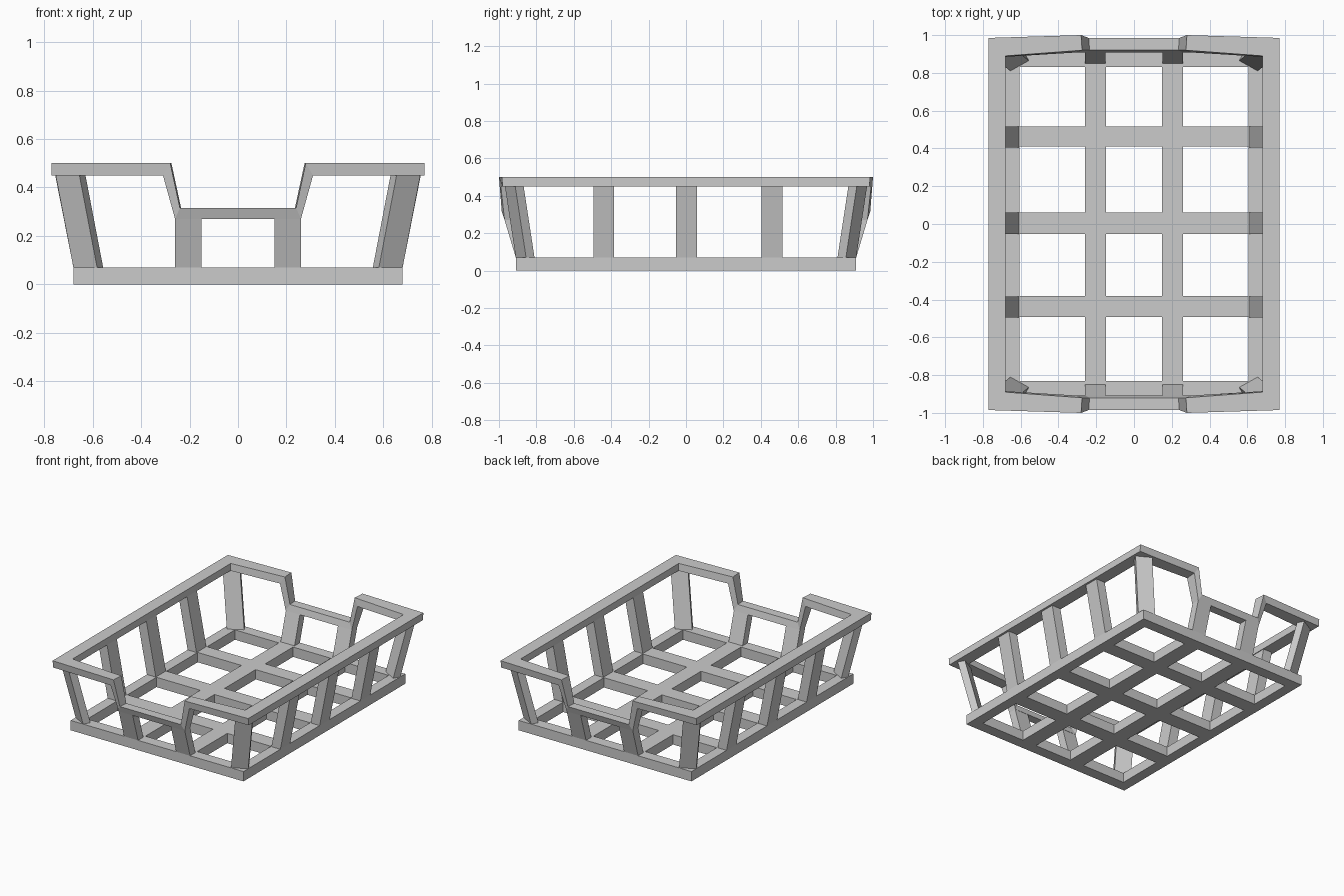
import bpy, bmesh

if "Cube" in bpy.data.objects:
    bpy.data.objects.remove(bpy.data.objects["Cube"])


def finish(name, bm):
    bmesh.ops.recalc_face_normals(bm, faces=bm.faces[:])
    me = bpy.data.meshes.new(name)
    bm.to_mesh(me)
    bm.free()
    ob = bpy.data.objects.new(name, me)
    bpy.context.collection.objects.link(ob)
    return ob


def loft(bm, sections, closed=False):
    """Join four-sided sections into a bar, or into a ring when closed."""
    rings = [[bm.verts.new(p) for p in s] for s in sections]
    pairs = list(zip(rings, rings[1:]))
    if closed:
        pairs.append((rings[-1], rings[0]))
    else:
        bm.faces.new(rings[0])
        bm.faces.new(rings[-1])
    for a, b in pairs:
        for i in range(4):
            j = (i + 1) % 4
            bm.faces.new((a[i], a[j], b[j], b[i]))


def leaning_post(bm, foot, lean, z0, z1, sx=1, sy=1):
    bottom = [(x * sx, y * sy, z0) for x, y in foot]
    top = [((x + lean[0]) * sx, (y + lean[1]) * sy, z1) for x, y in foot]
    loft(bm, [bottom, top])


def rect(x0, x1, y0, y1):
    return [(x0, y0), (x1, y0), (x1, y1), (x0, y1)]


# Base frame and slats: one lattice, alternating solid strips and gaps
xs = [-.68, -.605, -.26, -.148, .148, .26, .605, .68]
ys = [-.91, -.83, -.492, -.38, -.053, .06, .41, .517, .83, .91]
bm = bmesh.new()
grid = [[bm.verts.new((x, y, 0)) for y in ys] for x in xs]
for i in range(len(xs) - 1):
    for j in range(len(ys) - 1):
        if not (i % 2 and j % 2):
            bm.faces.new((grid[i][j], grid[i + 1][j],
                          grid[i + 1][j + 1], grid[i][j + 1]))
ext = bmesh.ops.extrude_face_region(bm, geom=bm.faces[:])
bmesh.ops.translate(bm, vec=(0, 0, .07),
                    verts=[v for v in ext["geom"] if isinstance(v, bmesh.types.BMVert)])
finish("base_lattice", bm)

# Top rim with dipped ends: outer top, outer bottom, inner bottom, inner top
corner = [(.77, .985, .5), (.77, .98, .45), (.68, .885, .45), (.68, .89, .5)]
dip_top = [(.28, 1.0, .5), (.31, .99, .45), (.305, .908, .45), (.275, .92, .5)]
dip_low = [(.24, .985, .315), (.26, .97, .27), (.26, .908, .27), (.235, .92, .315)]
quarter = [corner, dip_top, dip_low]


def mirrored(sections, sx, sy):
    return [[(x * sx, y * sy, z) for x, y, z in s] for s in sections]


bm = bmesh.new()
loft(bm, mirrored(quarter, 1, 1) + mirrored(quarter[::-1], -1, 1)
     + mirrored(quarter, -1, -1) + mirrored(quarter[::-1], 1, -1), closed=True)
finish("top_rim", bm)

# Side posts, leaning outwards
bm = bmesh.new()
for s in (1, -1):
    for y0, y1 in ((-.495, -.385), (-.053, .06), (.405, .515)):
        leaning_post(bm, rect(.61, .68, y0, y1), (.075, 0), .07, .45, sx=s)
finish("side_posts", bm)

# Short end posts under the dips
bm = bmesh.new()
for sy in (1, -1):
    for sx in (1, -1):
        leaning_post(bm, rect(.15, .26, .85, .91), (0, .06), .07, .27, sx, sy)
finish("end_posts", bm)

# Corner posts, turned and leaning both ways
bm = bmesh.new()
foot = [(.557, .865), (.655, .81), (.68, .855), (.582, .91)]
for sy in (1, -1):
    for sx in (1, -1):
        leaning_post(bm, foot, (.073, .058), .07, .45, sx, sy)
finish("corner_posts", bm)
